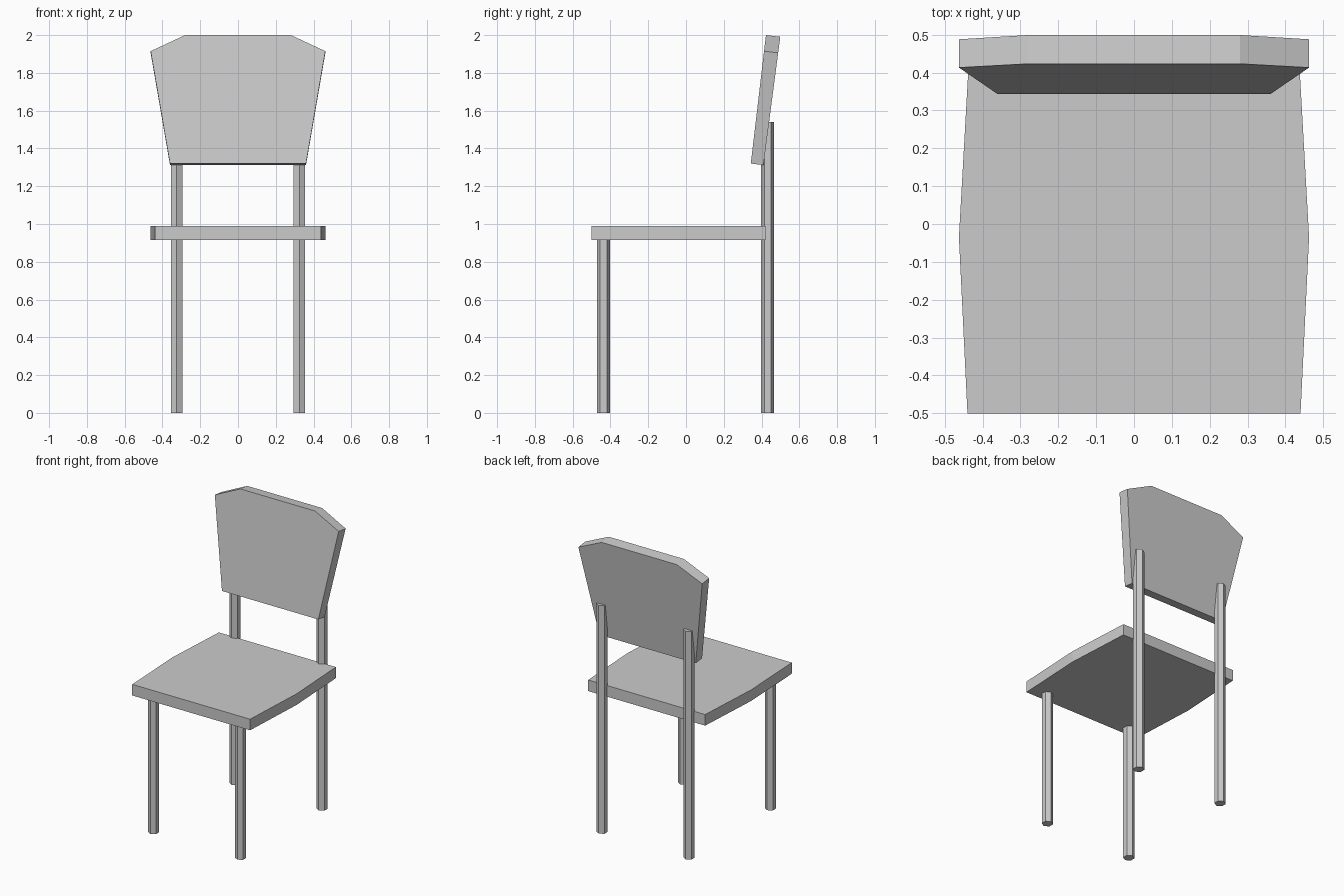
import bpy, bmesh
from math import pi

if "Cube" in bpy.data.objects:
    bpy.data.objects.remove(bpy.data.objects["Cube"])


def loft(name, ring_a, ring_b):
    """Solid between two matching rings of points."""
    bm = bmesh.new()
    a = [bm.verts.new(p) for p in ring_a]
    b = [bm.verts.new(p) for p in ring_b]
    bm.faces.new(a)
    bm.faces.new(b[::-1])
    for i in range(len(a)):
        j = (i + 1) % len(a)
        bm.faces.new((a[i], b[i], b[j], a[j]))
    bmesh.ops.recalc_face_normals(bm, faces=bm.faces)
    mesh = bpy.data.meshes.new(name)
    bm.to_mesh(mesh)
    bm.free()
    obj = bpy.data.objects.new(name, mesh)
    bpy.context.collection.objects.link(obj)
    return obj


def mirrored(half):
    """Complete a right-hand outline with its left-hand mirror."""
    return half + [(-x, y) for x, y in reversed(half)]


def leg(name, x, y, top):
    bpy.ops.mesh.primitive_cylinder_add(vertices=6, radius=0.035, depth=top,
                                        location=(x, y, top / 2))
    bpy.context.object.name = name


# Seat with gently bowed sides
seat = mirrored([(0.44, -0.5), (0.4625, -0.035), (0.437, 0.42)])
loft("seat", [(x, y, 0.915) for x, y in seat], [(x, y, 0.99) for x, y in seat])

# Backrest leaning backwards, slightly thicker at the top
back = mirrored([(0.36, 1.32), (0.4625, 1.915), (0.28, 2.0)])
front_ring, rear_ring = [], []
for x, z in back:
    y = 0.343 + (z - 1.32) * 0.118
    t = 0.067 + (z - 1.32) * 0.013
    front_ring.append((x, y, z))
    rear_ring.append((x, y + t, z - t * 0.118))
loft("backrest", front_ring, rear_ring)

# Hexagonal legs; the rear pair carries the backrest
for side, x in (("left", -0.325), ("right", 0.325)):
    leg(f"front_leg_{side}", x, -0.437, 0.92)
    leg(f"back_leg_{side}", x, 0.432, 1.54)
